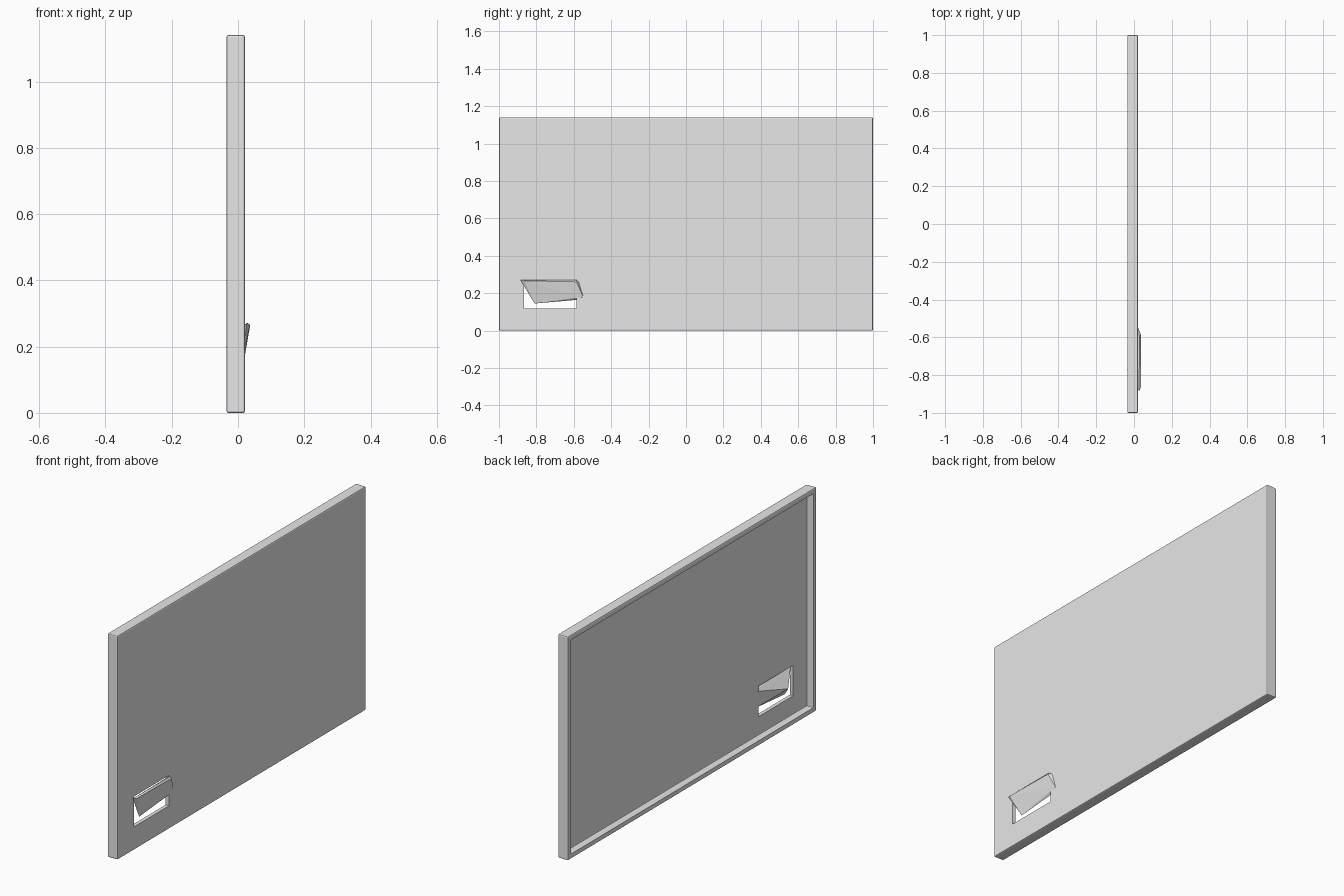
import bpy
import bmesh

if "Cube" in bpy.data.objects:
    bpy.data.objects.remove(bpy.data.objects["Cube"])

grey = bpy.data.materials.new("plain_grey")
grey.diffuse_color = (0.8, 0.8, 0.8, 1)
grey.use_nodes = True
grey.node_tree.nodes["Principled BSDF"].inputs["Base Color"].default_value = grey.diffuse_color


def make_object(name, bm):
    bmesh.ops.recalc_face_normals(bm, faces=bm.faces)
    mesh = bpy.data.meshes.new(name)
    bm.to_mesh(mesh)
    bm.free()
    mesh.materials.append(grey)
    obj = bpy.data.objects.new(name, mesh)
    bpy.context.collection.objects.link(obj)
    return obj


def box(name, lo, hi, bevel=0.0):
    """Box between two corners, with optional chamfered edges."""
    bm = bmesh.new()
    bmesh.ops.create_cube(bm, size=1)
    for v in bm.verts:
        v.co = [(a + b) / 2 + c * (b - a) for a, b, c in zip(lo, hi, v.co)]
    if bevel:
        bmesh.ops.bevel(bm, geom=bm.edges[:], offset=bevel, segments=2,
                        profile=0.5, affect='EDGES')
    return make_object(name, bm)


def cut(target, cutter):
    mod = target.modifiers.new(cutter.name, 'BOOLEAN')
    mod.operation = 'DIFFERENCE'
    mod.solver = 'EXACT'
    mod.object = cutter
    bpy.context.view_layer.objects.active = target
    bpy.ops.object.modifier_apply(modifier=mod.name)
    bpy.data.objects.remove(cutter)


# Panel: a shallow tray with its open side towards -x
HEIGHT = 1.14
WALL = 0.025
panel = box("panel", (-0.035, -1, 0), (0.021, 1, HEIGHT), 0.006)
cut(panel, box("recess_cutter", (-0.2, -1 + WALL, WALL),
               (0.002, 1 - WALL, HEIGHT - WALL), 0.003))

# Rectangular opening near the lower front corner
cut(panel, box("opening_cutter", (-0.1, -0.865, 0.118), (0.1, -0.585, 0.273)))

# Tilted wedge-shaped flap passing through the opening
flap_points = [
    (0.027, -0.885, 0.271), (0.029, -0.59, 0.271),    # upper edge
    (0.036, -0.865, 0.266), (0.036, -0.585, 0.261),   # front upper edge
    (0.022, -0.55, 0.18),                             # outer side corner
    (0.010, -0.81, 0.145), (0.010, -0.575, 0.165),    # lower edge
    (-0.036, -0.77, 0.20), (0.005, -0.56, 0.255),     # inner ridge
]
bm = bmesh.new()
for p in flap_points:
    bm.verts.new(p)
hull = bmesh.ops.convex_hull(bm, input=bm.verts[:])
bmesh.ops.delete(bm, geom=[v for v in hull["geom_interior"]
                           if isinstance(v, bmesh.types.BMVert)], context='VERTS')
make_object("flap", bm)
